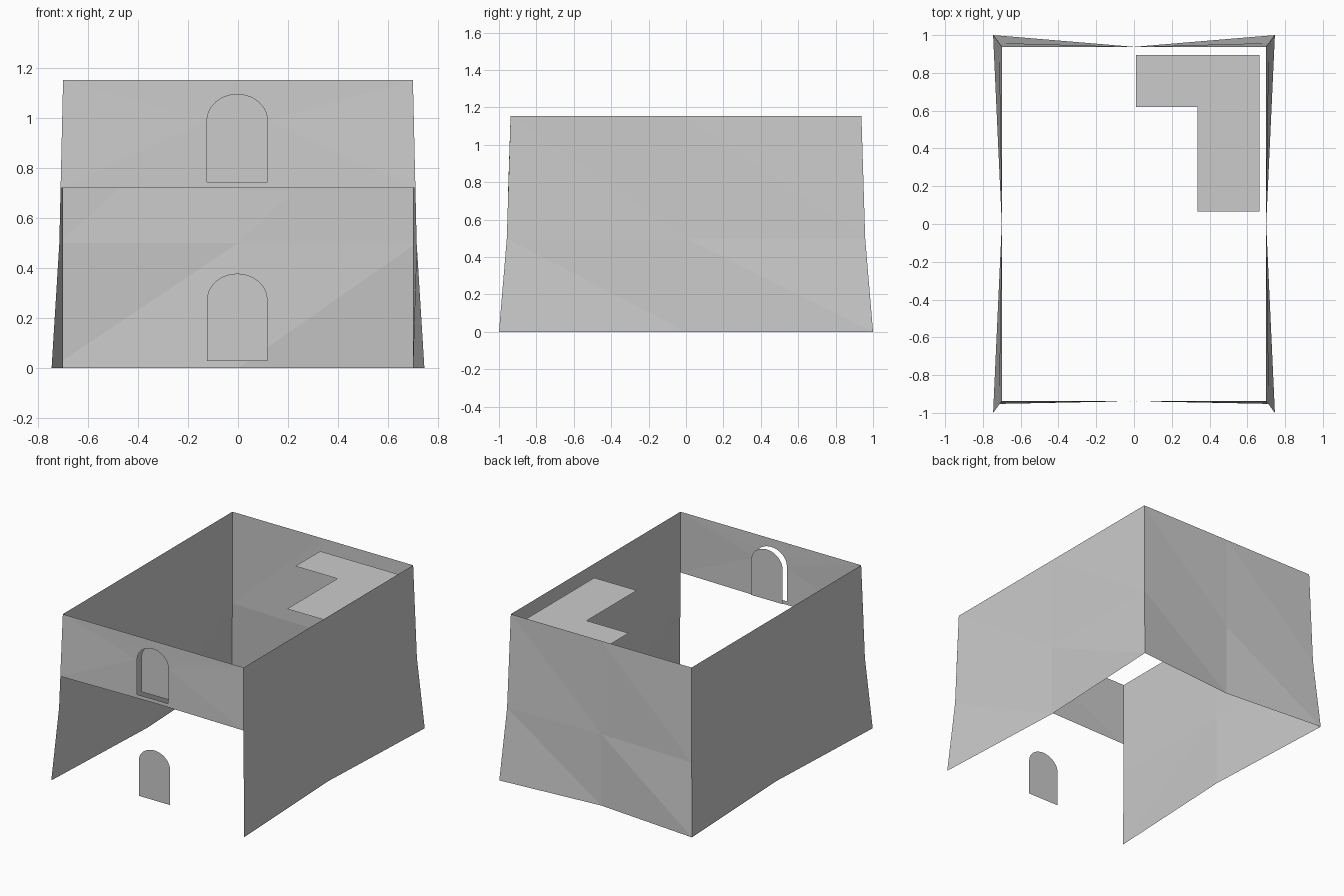
import bpy, bmesh
from math import sin, cos, pi

if "Cube" in bpy.data.objects:
    bpy.data.objects.remove(bpy.data.objects["Cube"], do_unlink=True)

grey = bpy.data.materials.new("plain grey")
grey.use_nodes = True
grey.diffuse_color = (0.6, 0.6, 0.6, 1)
grey.node_tree.nodes["Principled BSDF"].inputs["Base Color"].default_value = (0.6, 0.6, 0.6, 1)

TOP, LINTEL = 1.153, 0.72      # wall top, underside of front wall
HX, HY = 0.70, 0.938           # half sizes at wall top
CX, HALF, HEIGHT, RISE = -0.003, 0.121, 0.35, 0.105   # arch shape
SILL = 0.745


def build(name, faces, triangulate=False):
    """Make a flat-shaded object from a list of point loops."""
    bm = bmesh.new()
    for loop in faces:
        bm.faces.new([bm.verts.new(p) for p in loop])
    bmesh.ops.remove_doubles(bm, verts=bm.verts, dist=0.0005)
    if triangulate:
        bmesh.ops.triangulate(bm, faces=bm.faces)
    mesh = bpy.data.meshes.new(name)
    bm.to_mesh(mesh)
    bm.free()
    mesh.materials.append(grey)
    obj = bpy.data.objects.new(name, mesh)
    bpy.context.collection.objects.link(obj)
    return obj


def half_arch(side, base, steps=10):
    """Outline from the base middle, round one side, to the apex."""
    spring = base + HEIGHT - RISE
    pts = [(CX, base), (CX + side * HALF, base)]
    for i in range(steps + 1):
        a = i / steps * pi / 2
        pts.append((CX + side * HALF * cos(a), spring + RISE * sin(a)))
    return pts


# Solid walls: corners flare outwards at the foot, middles stay upright
def wall_point(sx, sy, row):
    z, flare_x, flare_y = ((0, 0.046, 0.062), (0.5, 0.015, 0.02), (TOP, 0, 0))[row]
    corner = abs(sx * sy)
    return (sx * (HX + flare_x * corner), sy * (HY + flare_y * corner), z)


def solid_wall(name, columns):
    faces = []
    for a, b in zip(columns, columns[1:]):
        for r in (0, 1):
            p, q = wall_point(*a, r), wall_point(*b, r)
            s, t = wall_point(*b, r + 1), wall_point(*a, r + 1)
            faces += [(p, q, s), (p, s, t)]
    build(name, faces)


solid_wall("back_wall", [(-1, 1), (0, 1), (1, 1)])
solid_wall("left_wall", [(1, 1), (1, 0), (1, -1)])
solid_wall("right_wall", [(-1, -1), (-1, 0), (-1, 1)])


# Front wall: upper band with an arched opening
def on_front(x, z):
    lean = 0.014 * abs(x) / HX * (TOP - z) / (TOP - LINTEL)
    return (x, -HY - lean, z)


halves = []
for side in (-1, 1):
    outline = [(side * (HX + 0.01), LINTEL), (CX, LINTEL)]
    outline += half_arch(side, SILL)
    outline += [(CX, TOP), (side * HX, TOP)]
    halves.append([on_front(x, z) for x, z in outline])
build("front_wall", halves, triangulate=True)

# Arched door leaves set behind the front wall plane
for name, base, y in (("upper_door", SILL, -0.89), ("lower_door", 0.028, -0.92)):
    outline = half_arch(1, base)[1:] + half_arch(-1, base)[1:-1][::-1]
    build(name, [[(x, y, z) for x, z in outline]])

# L-shaped platform in the back corner
plan = [(0.01, 0.895), (0.01, 0.62), (0.335, 0.62),
        (0.335, 0.065), (0.665, 0.065), (0.665, 0.895)]
build("corner_platform", [[(x, y, 1.083) for x, y in plan]])
